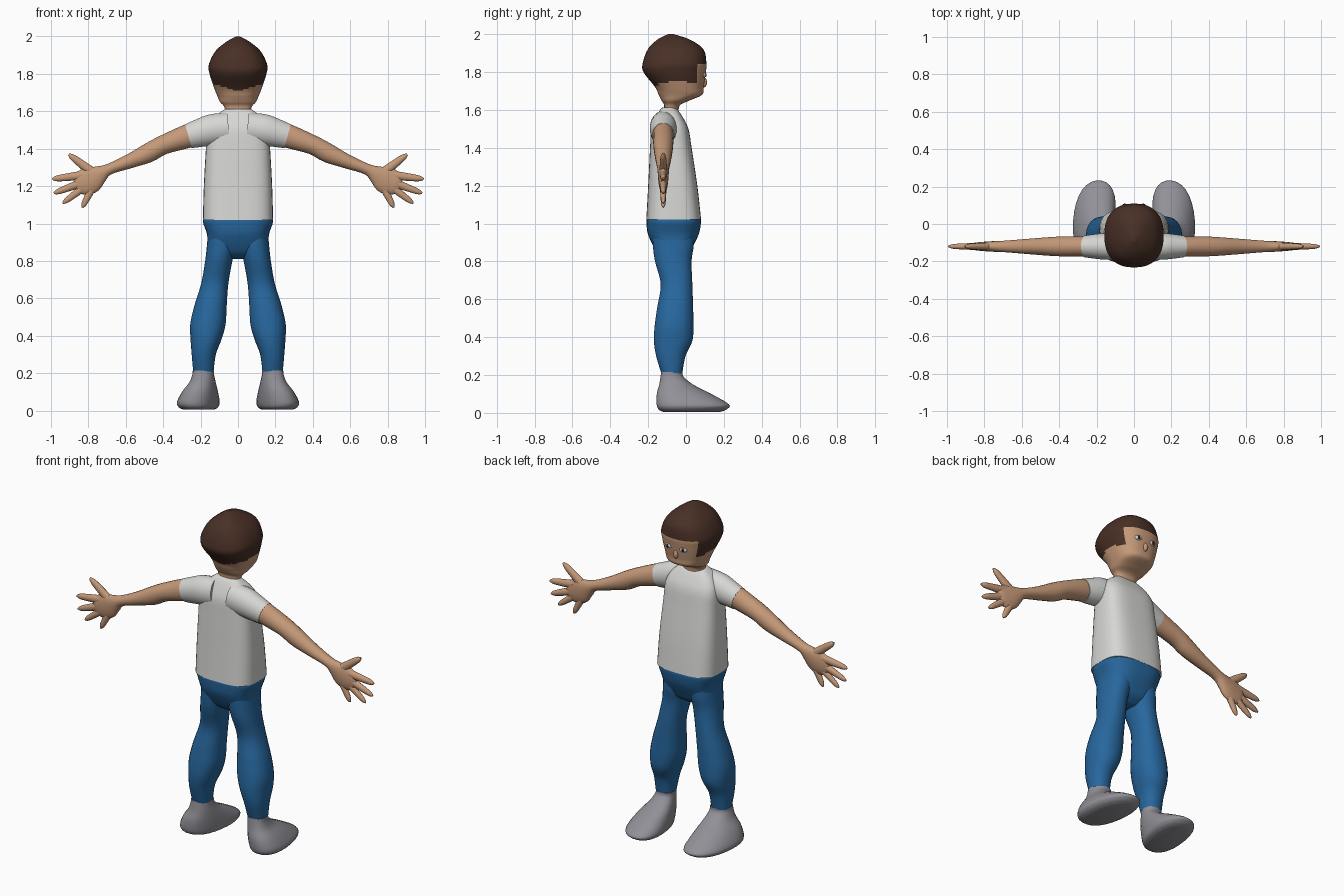
import bpy, bmesh, math
from mathutils import Vector, Matrix

if "Cube" in bpy.data.objects:
    bpy.data.objects.remove(bpy.data.objects["Cube"])

ARM_Y = -0.12


def material(name, rgb):
    m = bpy.data.materials.new(name)
    m.use_nodes = True
    m.diffuse_color = (*rgb, 1)
    bsdf = m.node_tree.nodes["Principled BSDF"]
    bsdf.inputs["Base Color"].default_value = (*rgb, 1)
    bsdf.inputs["Roughness"].default_value = 0.8
    return m


SKIN = material("skin", (0.56, 0.32, 0.19))
HAIR = material("brown hair", (0.065, 0.029, 0.019))
SHIRT = material("white shirt", (0.68, 0.68, 0.66))
JEANS = material("blue trousers", (0.02, 0.135, 0.34))
SHOE = material("grey shoe", (0.28, 0.28, 0.31))
EYE = material("eye white", (0.6, 0.6, 0.6))
PUPIL = material("dark pupil", (0.015, 0.015, 0.02))


def finish(name, bm, mats, mirror, angle=50):
    bmesh.ops.recalc_face_normals(bm, faces=bm.faces)
    me = bpy.data.meshes.new(name)
    bm.to_mesh(me)
    bm.free()
    for m in mats:
        me.materials.append(m)
    ob = bpy.data.objects.new(name, me)
    bpy.context.collection.objects.link(ob)
    if mirror:
        ob.modifiers.new("Mirror", 'MIRROR').use_mirror_merge = False
    bpy.ops.object.select_all(action='DESELECT')
    ob.select_set(True)
    bpy.context.view_layer.objects.active = ob
    bpy.ops.object.shade_smooth_by_angle(angle=math.radians(angle))
    return ob


def smooth_rows(rows, steps):
    """Catmull-Rom interpolation through rows of numbers."""
    out = []
    last = len(rows) - 1
    for i in range(last):
        a, b, c, d = (rows[max(0, min(last, i + k))] for k in (-1, 0, 1, 2))
        for s in range(steps):
            t = s / steps
            out.append([q + 0.5 * t * (r - p + t * (2 * p - 5 * q + 4 * r - w
                        + t * (3 * (q - r) + w - p)))
                        for p, q, r, w in zip(a, b, c, d)])
    return out + [list(rows[-1])]


def skin_rings(rings, power, n):
    """Bridge (centre, u, v) superellipse rings into a capped body."""
    bm = bmesh.new()
    loops = []
    for centre, u, v in rings:
        loop = []
        for k in range(n):
            a = 2 * math.pi * (k + 0.5) / n
            c, s = math.cos(a), math.sin(a)
            c = math.copysign(abs(c) ** (2 / power), c)
            s = math.copysign(abs(s) ** (2 / power), s)
            loop.append(bm.verts.new(centre + u * c + v * s))
        loops.append(loop)
    for low, high in zip(loops, loops[1:]):
        for k in range(n):
            j = (k + 1) % n
            bm.faces.new((low[k], low[j], high[j], high[k]))
    bm.faces.new(loops[0])
    bm.faces.new(loops[-1])
    return bm


def upright(name, rows, mats, power=2.0, mirror=False, lean=0, n=28, steps=5):
    """Rows are z, centre x, centre y, half width, half depth."""
    rings = [(Vector((x, y, z)), Vector((max(w, 0.003), 0, 0)),
              Vector((-lean * d, d, 0)))
             for z, x, y, w, d in smooth_rows(rows, steps)]
    return finish(name, skin_rings(rings, power, n), mats, mirror)


def limb(name, rows, mat, n=20, steps=4):
    """Rows are x, z, half height across the limb, half depth."""
    pts = smooth_rows(rows, steps)
    rings = []
    for i, (x, z, h, d) in enumerate(pts):
        a, b = pts[max(i - 1, 0)], pts[min(i + 1, len(pts) - 1)]
        across = Vector((a[1] - b[1], 0, b[0] - a[0])).normalized()
        rings.append((Vector((x, ARM_Y, z)), across * h, Vector((0, d, 0))))
    return finish(name, skin_rings(rings, 2, n), [mat], True)


def ellipsoid(name, centre, size, mat, mirror, turn=0):
    bm = bmesh.new()
    bmesh.ops.create_uvsphere(bm, u_segments=16, v_segments=10, radius=1)
    bm.transform(Matrix.Translation(centre) @ Matrix.Rotation(turn, 4, 'Z')
                 @ Matrix.Diagonal((*size, 1)))
    return finish(name, bm, [mat], mirror)


# Head and neck, with the hair painted above a stepped hairline
head = upright("head", [
    (1.55, 0, -0.08, 0.06, 0.045), (1.62, 0, -0.075, 0.072, 0.04),
    (1.65, 0, -0.055, 0.096, 0.075), (1.68, 0, -0.03, 0.11, 0.115),
    (1.72, 0, -0.035, 0.126, 0.128), (1.80, 0, -0.06, 0.152, 0.165),
    (1.85, 0, -0.06, 0.156, 0.168), (1.92, 0, -0.055, 0.122, 0.147),
    (1.97, 0, -0.065, 0.065, 0.088), (2.0, 0, -0.08, 0.01, 0.015)],
    [SKIN, HAIR], power=2.4, n=56, steps=7)
for face in head.data.polygons:
    x, y, z = face.center
    hairline = 1.71 + 0.28 * abs(x) if y < 0.06 else 1.845
    face.material_index = int(z > hairline)

# Face
ellipsoid("nose", (0, 0.095, 1.745), (0.014, 0.016, 0.026), SKIN, False)
ellipsoid("eye", (0.05, 0.097, 1.785), (0.022, 0.009, 0.014), EYE, True, -0.25)
ellipsoid("pupil", (0.051, 0.103, 1.785), (0.009, 0.006, 0.011), PUPIL, True, -0.25)

# Shirt
upright("shirt_body", [
    (1.02, 0, -0.065, 0.188, 0.145), (1.2, 0, -0.07, 0.183, 0.13),
    (1.4, 0, -0.08, 0.172, 0.11), (1.5, 0, -0.085, 0.165, 0.098),
    (1.56, 0, -0.088, 0.135, 0.072), (1.6, 0, -0.09, 0.088, 0.047),
    (1.612, 0, -0.09, 0.07, 0.035)], [SHIRT], power=3.2, n=40)
limb("sleeve", [(0.05, 1.51, 0.085, 0.07), (0.14, 1.5, 0.085, 0.072),
                (0.2, 1.485, 0.077, 0.067), (0.265, 1.467, 0.067, 0.058)], SHIRT)

# Arms and hands
limb("arm", [(0.22, 1.482, 0.062, 0.054), (0.27, 1.467, 0.064, 0.055),
             (0.4, 1.42, 0.052, 0.053), (0.48, 1.377, 0.052, 0.048),
             (0.58, 1.333, 0.039, 0.04), (0.69, 1.29, 0.03, 0.031),
             (0.74, 1.262, 0.05, 0.029), (0.79, 1.232, 0.073, 0.026),
             (0.85, 1.215, 0.06, 0.02), (0.875, 1.21, 0.03, 0.01)], SKIN)
digits = {"thumb": (0.76, 1.26, 0.905, 1.37, 0.023),
          "index_finger": (0.83, 1.258, 0.993, 1.238, 0.021),
          "middle_finger": (0.83, 1.22, 0.985, 1.162, 0.02),
          "ring_finger": (0.81, 1.205, 0.937, 1.108, 0.019),
          "little_finger": (0.775, 1.2, 0.833, 1.085, 0.019)}
for name, (x0, z0, x1, z1, r) in digits.items():
    limb(name, [(x0 + (x1 - x0) * t, z0 + (z1 - z0) * t, r * k, r * k * 0.8)
                for t, k in ((0, 1.2), (0.5, 1), (0.85, 0.75), (1, 0.25))],
         SKIN, n=12)

# Trousers
upright("trouser_hips", [
    (0.81, 0, -0.065, 0.05, 0.04), (0.84, 0, -0.065, 0.12, 0.08),
    (0.88, 0, -0.067, 0.158, 0.105), (0.945, 0, -0.067, 0.167, 0.135),
    (1.0, 0, -0.065, 0.186, 0.144), (1.02, 0, -0.065, 0.187, 0.144)],
    [JEANS], power=2.7, n=36)
upright("trouser_leg", [
    (0.21, 0.185, -0.075, 0.055, 0.056), (0.3, 0.183, -0.08, 0.065, 0.078),
    (0.38, 0.171, -0.068, 0.083, 0.102), (0.46, 0.161, -0.063, 0.095, 0.103),
    (0.56, 0.147, -0.057, 0.087, 0.095), (0.68, 0.124, -0.05, 0.073, 0.084),
    (0.8, 0.103, -0.067, 0.073, 0.097), (0.88, 0.09, -0.067, 0.077, 0.108),
    (0.96, 0.085, -0.067, 0.075, 0.11)], [JEANS], power=2.2, mirror=True)

# Shoes
upright("shoe", [
    (0.005, 0.21, 0.03, 0.08, 0.15), (0.018, 0.212, 0.035, 0.102, 0.18),
    (0.045, 0.212, 0.036, 0.111, 0.192), (0.1, 0.203, -0.01, 0.094, 0.145),
    (0.15, 0.19, -0.052, 0.07, 0.09), (0.19, 0.186, -0.073, 0.058, 0.062),
    (0.215, 0.185, -0.075, 0.056, 0.057)],
    [SHOE], power=2.3, mirror=True, lean=0.12)
